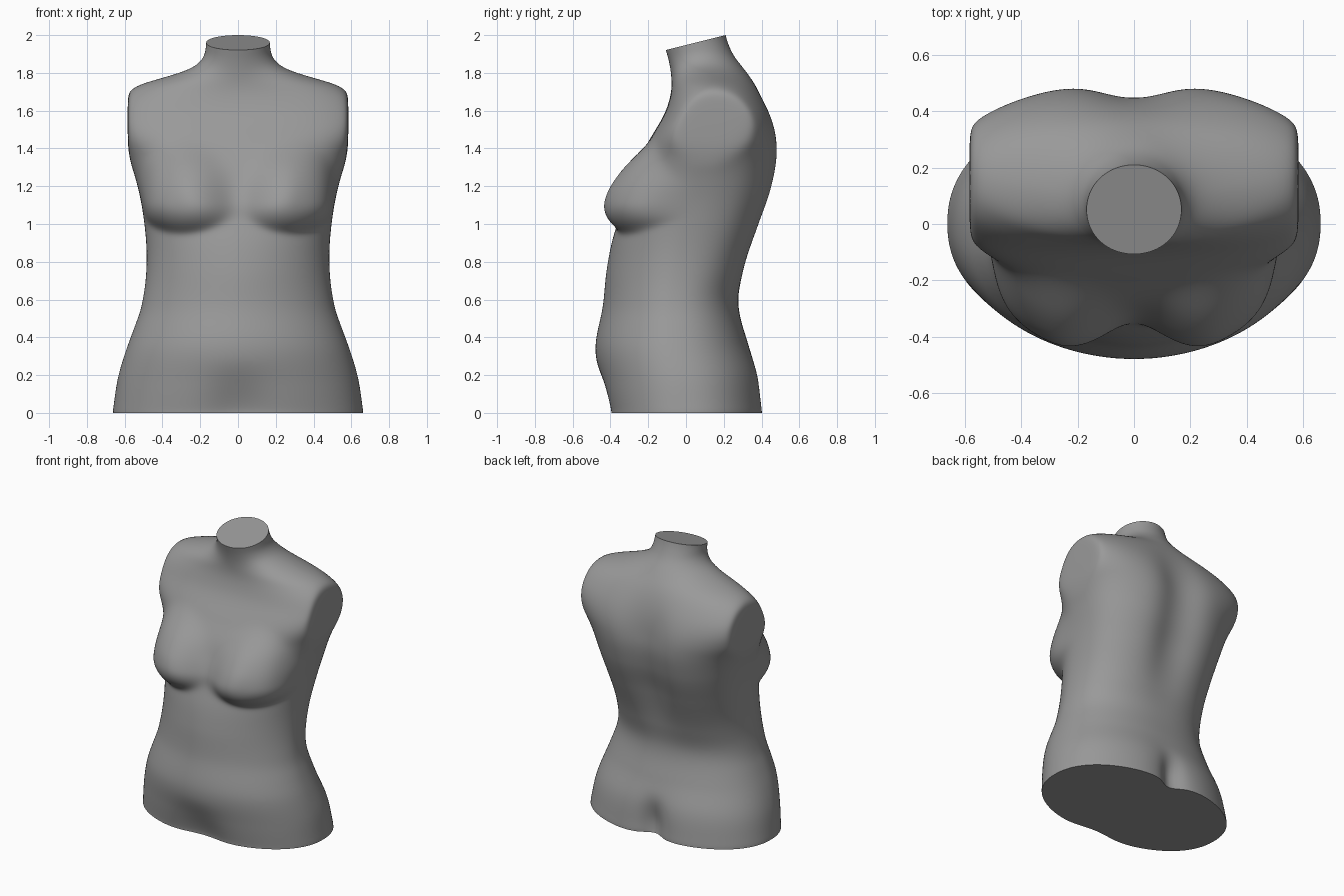
import bpy, bmesh, math
from mathutils import Vector

if "Cube" in bpy.data.objects:
    bpy.data.objects.remove(bpy.data.objects["Cube"])

# Profiles as (height, value): half width, front depth, back depth, squareness front and back
WIDTH = [(0, .665), (.2, .633), (.33, .594), (.45, .55), (.54, .518), (.63, .499), (.81, .484),
         (1.0, .496), (1.17, .525), (1.35, .583), (1.45, .64), (1.54, .665), (1.63, .648),
         (1.70, .59), (1.745, .505), (1.777, .385), (1.82, .255), (1.88, .185), (1.94, .17), (2.04, .17)]
FRONT = [(0, -.418), (.15, -.45), (.335, -.48), (.57, -.44), (.76, -.42), (.915, -.39), (1.0, -.365),
         (1.1, -.335), (1.2, -.307), (1.31, -.27), (1.44, -.197), (1.61, -.103), (1.71, -.078),
         (1.8, -.08), (1.88, -.095), (1.93, -.11), (2.04, -.13)]
BACK = [(0, .425), (.21, .39), (.38, .325), (.6, .278), (.75, .312), (1.0, .394), (1.2, .46),
        (1.36, .485), (1.55, .455), (1.72, .378), (1.83, .30), (1.88, .26), (1.95, .225), (2.04, .20)]
SQUARE_FRONT = [(0, 2.2), (.2, 2.05), (.9, 2.05), (1.1, 2.35), (1.35, 2.5), (1.54, 3.0), (1.64, 2.7),
                (1.71, 2.2), (1.77, 1.85), (1.85, 2.0), (2.04, 2.0)]
SQUARE_BACK = [(0, 2.2), (.6, 2.3), (1.1, 2.4), (1.4, 2.3), (1.6, 2.4), (1.71, 2.1), (1.77, 1.85),
               (1.85, 2.0), (2.04, 2.0)]


def sample(table, z):
    """Smooth interpolation of a profile."""
    d = [(b[1] - a[1]) / (b[0] - a[0]) for a, b in zip(table, table[1:])]

    def slope(i):
        if i == 0 or i == len(d):
            return d[min(i, len(d) - 1)]
        h0 = table[i][0] - table[i - 1][0]
        h1 = table[i + 1][0] - table[i][0]
        return (d[i - 1] * h1 + d[i] * h0) / (h0 + h1)

    i = max(k for k in range(len(d)) if table[k][0] <= z)
    (z0, v0), (z1, v1) = table[i], table[i + 1]
    h = z1 - z0
    t = (z - z0) / h
    return (v0 * (1 + 2 * t) * (1 - t) ** 2 + slope(i) * h * t * (1 - t) ** 2
            + v1 * t * t * (3 - 2 * t) + slope(i + 1) * h * t * t * (t - 1))


def step(a, b, v):
    t = min(1, max(0, (v - a) / (b - a)))
    return t * t * (3 - 2 * t)


def bump(x, width):
    return math.exp(-(x / width) ** 2)


def spow(v, p):
    return math.copysign(abs(v) ** p, v)


def breast(x, z):
    """Forward swelling with a soft upper slope and a firm lower crease."""
    dx = abs(x) - .29
    dx /= .25 if dx > 0 else .29
    dz = z - 1.12
    dz /= .36 if dz > 0 else .165
    r = math.hypot(dx, dz)
    if r >= 1:
        return 0
    lean = min(1, r * 3) / max(r, .001)
    power = 1.25 + (.6 * dz if dz > 0 else .4 * dz) * lean - .25 * dx * lean
    return .138 * (1 - r * r) ** power


def body_point(angle, section):
    z, w, f, b, nf, nb = section
    c, s = math.cos(angle), math.sin(angle)
    n = nf if s < 0 else nb
    x = w * spow(c, 2 / n)
    y = (f + b) / 2 + (b - f) / 2 * spow(s, 2 / n)
    if s < 0:
        side = step(0, .45, -s)
        swell = breast(x, z) * side
        # broad hollow between the thighs
        y += .045 * bump(x, .16) * (1 - step(0, .3, z)) * side
        y -= swell
        x += math.copysign(.3 * swell * step(.3, .45, abs(x)), x)
    else:
        side = step(0, .5, s)
        # spine furrow between the shoulder blades
        g = step(.55, 1.1, z) * (1 - step(1.4, 1.78, z))
        y += g * side * (.02 - .062 * bump(x, .15))
        # cleft between the buttocks
        y -= side * (.1 * bump(x, .035) * (1 - step(.06, .3, z))
                     + .045 * bump(x, .14) * (1 - step(0, .4, z)))
    # arms end in flat, softly rounded discs
    over = abs(x) - .555
    if over > 0 and z > 1.25:
        flat = .555 + .03 * (1 - math.exp(-over / .03))
        x = math.copysign(abs(x) + (flat - abs(x)) * step(1.25, 1.34, z), x)
    return x, y, z


# Torso skin lofted from horizontal sections
SIDES = 192
TABLES = (WIDTH, FRONT, BACK, SQUARE_FRONT, SQUARE_BACK)
bm = bmesh.new()
rings = []
for k in range(204):
    section = [k * .01] + [sample(t, k * .01) for t in TABLES]
    rings.append([bm.verts.new(body_point(2 * math.pi * (i + .5) / SIDES, section))
                  for i in range(SIDES)])
for low, high in zip(rings, rings[1:]):
    for i in range(SIDES):
        j = (i + 1) % SIDES
        bm.faces.new((low[i], low[j], high[j], high[i]))
for _ in range(12):
    bmesh.ops.smooth_vert(bm, verts=bm.verts[:], factor=.5,
                          use_axis_x=True, use_axis_y=True, use_axis_z=False)

# Sloping neck cut, then caps on the neck and base
bmesh.ops.bisect_plane(bm, geom=bm.verts[:] + bm.edges[:] + bm.faces[:], dist=1e-5,
                       plane_co=Vector((0, .21, 2.0)), plane_no=Vector((0, -.08, .32)),
                       clear_outer=True)
bmesh.ops.holes_fill(bm, edges=[e for e in bm.edges if e.is_boundary], sides=0)
bmesh.ops.recalc_face_normals(bm, faces=bm.faces[:])

mesh = bpy.data.meshes.new("torso")
bm.to_mesh(mesh)
bm.free()
torso = bpy.data.objects.new("torso", mesh)
bpy.context.collection.objects.link(torso)

# Darker grey finish
grey = bpy.data.materials.new("dark_grey")
grey.diffuse_color = (.32, .32, .32, 1)
grey.use_nodes = True
grey.node_tree.nodes["Principled BSDF"].inputs["Base Color"].default_value = grey.diffuse_color
mesh.materials.append(grey)

bpy.context.view_layer.objects.active = torso
torso.select_set(True)
bpy.ops.object.shade_smooth_by_angle(angle=math.radians(40))
